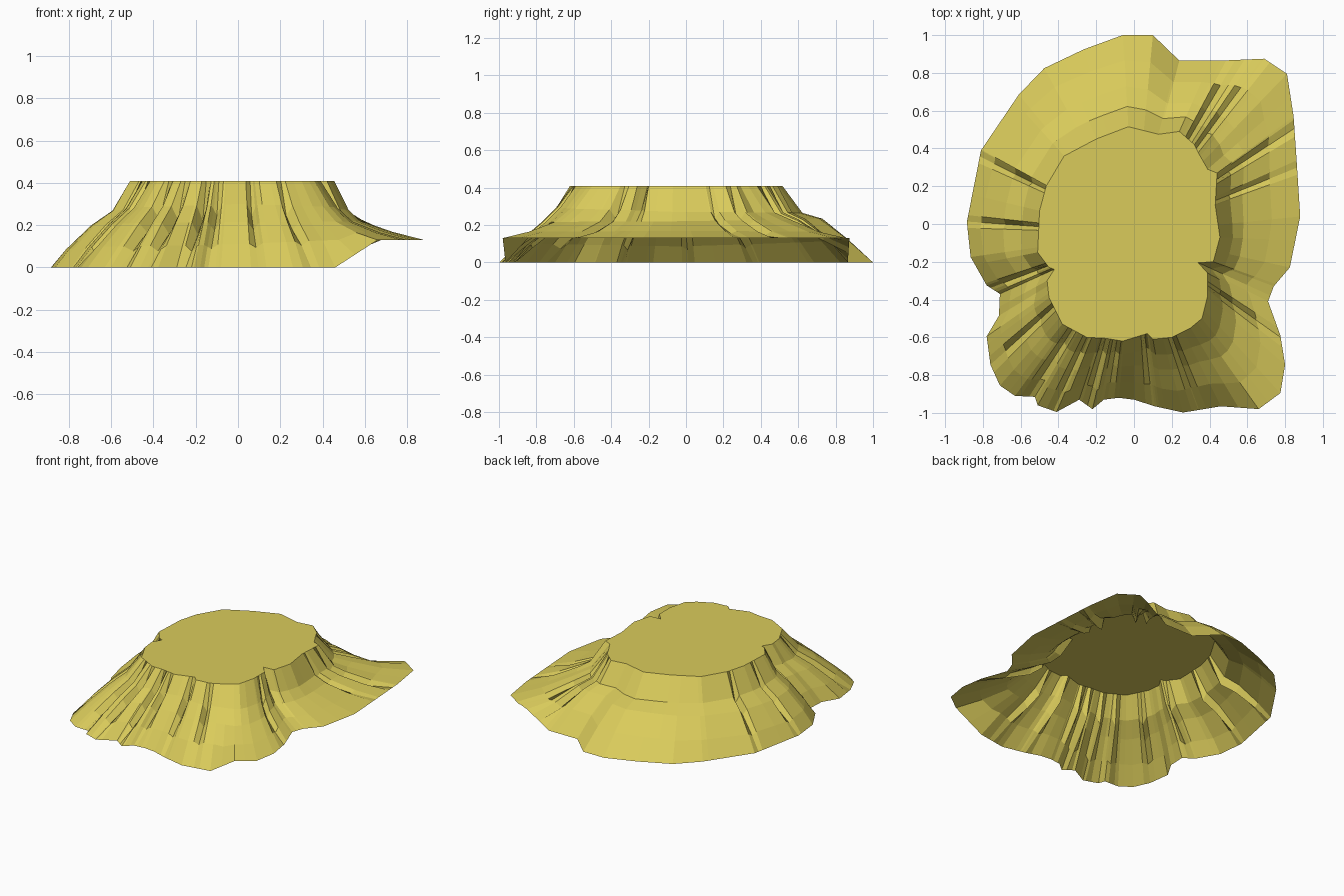
import bpy, bmesh, math
from mathutils import Vector

if "Cube" in bpy.data.objects:
    bpy.data.objects.remove(bpy.data.objects["Cube"])

CX, CY, TOP = 0.0, -0.05, 0.41

# Foot outline and plateau outline, clockwise from the back (seen from above)
RIM = [(-.06, 1), (.10, 1), (.24, .865), (.46, .865), (.69, .875), (.81, .795), (.845, .57),
       (.86, .35), (.88, .04), (.825, -.23), (.74, -.33), (.71, -.41), (.775, -.59), (.80, -.745),
       (.775, -.895), (.66, -.98), (.46, -.965), (.26, -.998), (.11, -.965), (0, -.93), (-.08, -.92),
       (-.16, -.93), (-.22, -.98), (-.29, -.93), (-.41, -.995), (-.51, -.96), (-.525, -.915),
       (-.63, -.91), (-.71, -.855), (-.76, -.745), (-.78, -.595), (-.715, -.485), (-.71, -.37),
       (-.78, -.325), (-.865, -.175), (-.885, .01), (-.81, .39), (-.61, .685), (-.475, .825), (-.265, .925)]
CREST = [(-.03, .515), (.13, .475), (.24, .49), (.32, .42), (.35, .36), (.39, .29), (.44, .27), (.43, .1),
         (.455, -.07), (.42, -.2), (.34, -.205), (.39, -.26), (.39, -.38), (.36, -.5), (.30, -.55), (.2, -.6),
         (.1, -.61), (.07, -.58), (-.06, -.62), (-.15, -.605), (-.25, -.6), (-.38, -.53), (-.45, -.39),
         (-.46, -.3), (-.35, -.265), (-.45, -.23), (-.51, -.15), (-.5, .07), (-.465, .2), (-.37, .36), (-.2, .45)]

# Slope profile (fraction from foot to crest, height) for right, back, left, front
PROFILES = [[(.35, .17), (.70, .22), (.83, .27)],
            [(.28, .125), (.56, .235), (.78, .265)],
            [(.18, .085), (.50, .20), (.76, .265)],
            [(.28, .11), (.55, .215), (.77, .30)]]

# Gullies: a point each one passes through, and its depth
GULLIES = [(-.7, 0, .05), (-.56, .23, .05), (-.58, -.27, .06), (-.6, -.6, .06), (-.45, -.75, .06),
           (-.33, -.78, .07), (-.2, -.8, .08), (-.12, -.8, .05), (.08, -.8, .05), (.24, -.7, .05),
           (.55, -.44, .05), (.55, .31, .06), (.52, .16, .03), (.35, .55, .06), (.44, .55, .06)]


def angle(x, y):
    return math.atan2(y - CY, x - CX) % math.tau


def radius(outline, a):
    """Distance from the centre to the outline in direction a."""
    dx, dy = math.cos(a), math.sin(a)
    best = 0
    for (x1, y1), (x2, y2) in zip(outline, outline[1:] + outline[:1]):
        ex, ey = x2 - x1, y2 - y1
        det = ex * dy - ey * dx
        if abs(det) < 1e-9:
            continue
        px, py = x1 - CX, y1 - CY
        s = (py * dx - px * dy) / det
        r = (px + s * ex) * dx + (py + s * ey) * dy
        if -1e-6 <= s <= 1 + 1e-6:
            best = max(best, r)
    return best


def gap(a, b):
    return (a - b + math.pi) % math.tau - math.pi


def profile(a):
    """Blend the four side profiles around the hill."""
    q = a / (math.pi / 2)
    i, f = int(q) % 4, q - int(q)
    return [(t0 + (t1 - t0) * f, z0 + (z1 - z0) * f)
            for (t0, z0), (t1, z1) in zip(PROFILES[i], PROFILES[(i + 1) % 4])]


# Every outline corner and gully edge gets its own spoke
WIDTH = math.radians(2.2)
cuts = [(angle(x, y), d) for x, y, d in GULLIES]
raw = [angle(*p) for p in RIM + CREST]
raw += [c + k * WIDTH for c, _ in cuts for k in (-1, 0, 1)]
spokes = []
for a in sorted(v % math.tau for v in raw):
    if not spokes or a - spokes[-1] > 0.004:
        spokes.append(a)

bm = bmesh.new()
columns = []
for a in spokes:
    r0, r1 = radius(RIM, a), radius(CREST, a)
    depth = sum(d * max(0, 1 - abs(gap(a, c)) / WIDTH) for c, d in cuts)
    x_rim = CX + r0 * math.cos(a)
    foot = .13 * min(1, max(0, (x_rim - .46) / .2))   # right side of the foot is lifted
    pts = [(r0, foot)]
    for (t, z), k in zip(profile(a), (.4, .8, 1)):
        z = max(z, foot + (TOP - foot) * t * .4)
        pts.append((r0 + (r1 - r0) * t - depth * .3 * k, max(foot + .01, z - depth * k)))
    pts.append((r1, TOP))
    columns.append([bm.verts.new((CX + r * math.cos(a), CY + r * math.sin(a), z)) for r, z in pts])

# Slopes, open underneath, and the flat plateau
centre = bm.verts.new((CX, CY, TOP))
for c0, c1 in zip(columns, columns[1:] + columns[:1]):
    for j in range(4):
        bm.faces.new((c0[j], c1[j], c1[j + 1], c0[j + 1]))
    bm.faces.new((c0[4], c1[4], centre))
bm.normal_update()

mesh = bpy.data.meshes.new("rocky_plateau")
bm.to_mesh(mesh)
bm.free()
hill = bpy.data.objects.new("rocky_plateau", mesh)
bpy.context.collection.objects.link(hill)

sand = bpy.data.materials.new("sandy_yellow")
sand.diffuse_color = (.70, .60, .105, 1)
sand.use_nodes = True
sand.node_tree.nodes["Principled BSDF"].inputs["Base Color"].default_value = sand.diffuse_color
mesh.materials.append(sand)
